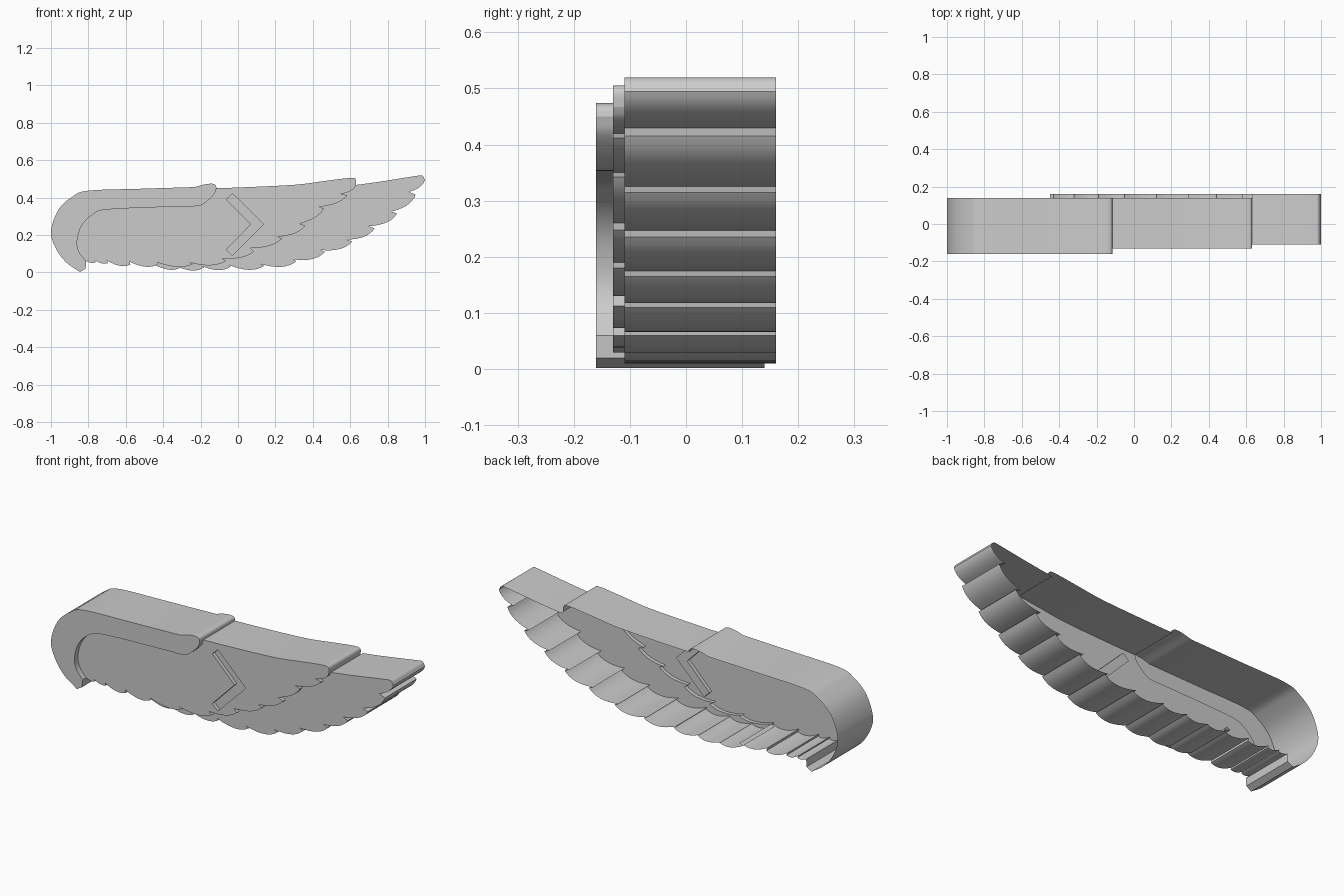
import bpy, bmesh, math
from mathutils import Vector

if "Cube" in bpy.data.objects:
    bpy.data.objects.remove(bpy.data.objects["Cube"])


def smooth(pts, steps=4):
    """Catmull-Rom through (x, z) points."""
    p = [Vector(q) for q in pts]
    p = [2 * p[0] - p[1]] + p + [2 * p[-1] - p[-2]]
    out = []
    for i in range(1, len(p) - 2):
        a, b, c, d = p[i - 1:i + 3]
        for s in range(steps):
            t = s / steps
            out.append(0.5 * (2 * b + (c - a) * t + (2 * a - 5 * b + 4 * c - d) * t * t
                              + (3 * b - a - 3 * c + d) * t ** 3))
    return out + [p[-2]]


def feathers(pairs, k, steps=8):
    """Row of scallops; each pair is a feather tip and the notch behind it."""
    out = []
    for tip, notch in pairs:
        a, c = Vector(tip), Vector(notch)
        d = c - a
        b = a + 0.35 * d + k * Vector((-d.y, d.x))
        for s in range(steps + 1):
            t = s / steps
            out.append((1 - t) ** 2 * a + 2 * t * (1 - t) * b + t * t * c)
    return out


def layer(name, front, paths, hole=None, hole_back=0):
    """Open-backed shell: front cap plus walls reaching back to each path's depth."""
    bm = bmesh.new()
    pts, depth = [], []
    for path, back in paths:
        for q in path:
            if pts and (q - pts[-1]).length < 1e-5:
                depth[-1] = back
                continue
            pts.append(q)
            depth.append(back)
    if (pts[0] - pts[-1]).length < 1e-5:
        pts.pop()
        depth.pop()

    def ring(points, y):
        return [bm.verts.new((q[0], y, q[1])) for q in points]

    def loop_edges(vs):
        return [bm.edges.new((vs[i], vs[(i + 1) % len(vs)])) for i in range(len(vs))]

    rim = ring(pts, front)
    edges = loop_edges(rim)
    if hole:
        inner = ring(hole, front)
        edges += loop_edges(inner)
    bmesh.ops.triangle_fill(bm, edges=edges, use_beauty=True, normal=(0, -1, 0))
    n = len(rim)
    made = {}

    def back_vert(i, y):
        if (i, y) not in made:
            made[i, y] = bm.verts.new((pts[i][0], y, pts[i][1]))
        return made[i, y]

    for i in range(n):
        y, j = depth[i], (i + 1) % n
        if y is not None:
            bm.faces.new((rim[i], rim[j], back_vert(j, y), back_vert(i, y)))
    if hole:
        floor = ring(hole, hole_back)
        m = len(floor)
        for i in range(m):
            j = (i + 1) % m
            bm.faces.new((inner[i], inner[j], floor[j], floor[i]))
        bm.faces.new(floor)
    bmesh.ops.recalc_face_normals(bm, faces=bm.faces)
    caps = sum(f.normal.y * f.calc_area() for f in bm.faces
               if abs(f.calc_center_median().y - front) < 1e-5)
    if caps > 0:
        bmesh.ops.reverse_faces(bm, faces=bm.faces)
    for f in bm.faces:
        f.smooth = True
    me = bpy.data.meshes.new(name)
    bm.to_mesh(me)
    bm.free()
    me.set_sharp_from_angle(angle=math.radians(30))
    ob = bpy.data.objects.new(name, me)
    bpy.context.collection.objects.link(ob)
    return ob


# Hooked leading edge
arm_outer = (smooth([(-0.115, 0.45), (-0.12, 0.467), (-0.14, 0.474), (-0.18, 0.47), (-0.23, 0.456)])
             + smooth([(-0.52, 0.447), (-0.8, 0.437), (-0.885, 0.405), (-0.96, 0.335), (-1.0, 0.22),
                       (-0.975, 0.13), (-0.92, 0.055), (-0.845, 0.002)])
             + [Vector((-0.815, 0.02)), Vector((-0.812, 0.06))])
arm_inner = smooth([(-0.812, 0.06), (-0.85, 0.11), (-0.86, 0.17), (-0.835, 0.25), (-0.775, 0.31),
                    (-0.685, 0.337), (-0.31, 0.352), (-0.24, 0.353), (-0.19, 0.362),
                    (-0.13, 0.415), (-0.115, 0.45)])
layer("leading_edge", -0.16, [(arm_outer, 0.14), (arm_inner, -0.13)])

# Short feathers with a recessed chevron
mid_top = smooth([(-0.115, 0.45), (0.01, 0.454), (0.3, 0.468), (0.46, 0.488), (0.6, 0.505),
                  (0.63, 0.497), (0.63, 0.467)])
mid_step = [Vector((0.63, 0.467))] + feathers([
    ((0.625, 0.455), (0.55, 0.42)), ((0.585, 0.412), (0.43, 0.35)), ((0.46, 0.342), (0.33, 0.26)),
    ((0.36, 0.248), (0.21, 0.19)), ((0.235, 0.18), (0.065, 0.13)), ((0.085, 0.112), (-0.085, 0.075)),
    ((-0.065, 0.06), (-0.26, 0.053)), ((-0.24, 0.045), (-0.43, 0.053))], 0.2)
mid_low = [mid_step[-1]] + feathers([
    ((-0.43, 0.042), (-0.58, 0.058)), ((-0.575, 0.042), (-0.70, 0.063)),
    ((-0.695, 0.05), (-0.765, 0.065)), ((-0.76, 0.055), (-0.812, 0.06))], 0.25)
chevron = [(-0.028, 0.42), (0.137, 0.257), (-0.03, 0.09), (-0.062, 0.122), (0.07, 0.257), (-0.062, 0.39)]
layer("short_feathers", -0.13,
      [(mid_top, 0.14), (mid_step, -0.11), (mid_low, 0.14), (arm_inner, None)],
      hole=chevron, hole_back=-0.11)

# Long feathers
long_top = smooth([(0.63, 0.467), (0.76, 0.485), (0.95, 0.515), (0.985, 0.517), (1.0, 0.495)])
long_low = feathers([
    ((1.0, 0.495), (0.915, 0.43)), ((0.95, 0.415), (0.82, 0.325)), ((0.85, 0.315), (0.70, 0.247)),
    ((0.73, 0.235), (0.58, 0.175)), ((0.61, 0.165), (0.44, 0.12)), ((0.465, 0.11), (0.29, 0.07)),
    ((0.312, 0.06), (0.12, 0.045)), ((0.14, 0.035), (-0.05, 0.04)), ((-0.04, 0.03), (-0.19, 0.032)),
    ((-0.18, 0.027), (-0.32, 0.028)), ((-0.31, 0.024), (-0.45, 0.043))], 0.25)
layer("long_feathers", -0.11,
      [(long_top, 0.16), (long_low, 0.16), (mid_step[::-1], None)])
